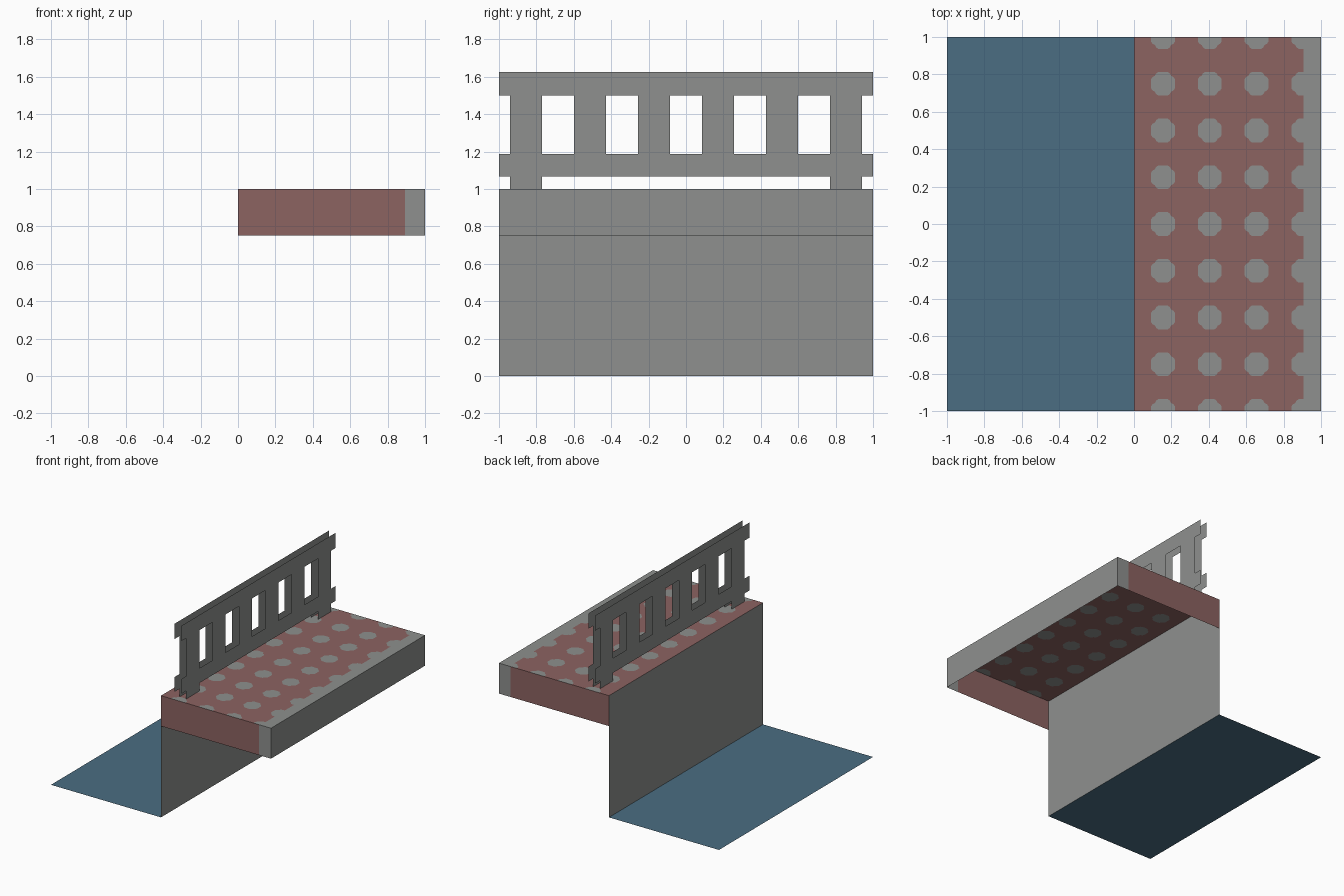
import bpy, bmesh

if "Cube" in bpy.data.objects:
    bpy.data.objects.remove(bpy.data.objects["Cube"])


def material(name, rgb):
    m = bpy.data.materials.new(name)
    m.diffuse_color = (*rgb, 1.0)
    m.use_nodes = True
    m.node_tree.nodes["Principled BSDF"].inputs["Base Color"].default_value = m.diffuse_color
    return m


STONE = material("grey stone", (0.271, 0.279, 0.271))
RED = material("dull red paving", (0.262, 0.125, 0.120))
WATER = material("blue water", (0.069, 0.153, 0.223))


def build(name, faces, mats):
    """faces: list of (points, material index)"""
    bm = bmesh.new()
    for pts, mi in faces:
        f = bm.faces.new([bm.verts.new(p) for p in pts])
        f.material_index = mi
    bmesh.ops.remove_doubles(bm, verts=bm.verts[:], dist=1e-5)
    me = bpy.data.meshes.new(name)
    bm.to_mesh(me)
    bm.free()
    for m in mats:
        me.materials.append(m)
    ob = bpy.data.objects.new(name, me)
    bpy.context.scene.collection.objects.link(ob)
    return ob


def rect_z(x0, x1, y0, y1, z):
    return [(x0, y0, z), (x1, y0, z), (x1, y1, z), (x0, y1, z)]


def rect_x(x, y0, y1, z0, z1, sign=1):
    pts = [(x, y0, z0), (x, y1, z0), (x, y1, z1), (x, y0, z1)]
    return pts if sign > 0 else pts[::-1]


def rect_y(y, x0, x1, z0, z1, sign):
    pts = [(x0, y, z0), (x1, y, z0), (x1, y, z1), (x0, y, z1)]
    return pts if sign < 0 else pts[::-1]


# Water sheet and quay wall
build("water", [(rect_z(-1, 0, -1, 1, 0), 0)], [WATER])
build("quay_wall", [(rect_x(0, -1, 1, 0, 1, -1), 0)], [STONE])

# Paved top: every quarter of a 0.25 cell holds a quarter of a four-lobed spot
R, H, EDGE = 0.064, 0.125, 0.905
LOBE = [(R, 0), (R, 0.024), (0.056, 0.036), (0.043, 0.043),
        (0.036, 0.056), (0.024, R), (0, R)]
top = []
for col in range(4):
    cx = EDGE - 0.25 * (3 - col)
    for row in range(9):
        cy = -1 + 0.25 * row
        for sx in (-1, 1):
            for sy in (-1, 1):
                if (col == 3 and sx > 0) or abs(cy + sy * H) > 1:
                    continue
                spot = [(0, 0)] + LOBE
                around = [(H, 0), (H, H), (0, H)] + LOBE[::-1]
                for shape, mi in ((spot, 1), (around, 0)):
                    pts = [(cx + sx * a, cy + sy * b, 1) for a, b in shape]
                    top.append((pts if sx * sy > 0 else pts[::-1], mi))
# Plain strip beside the wall and stone kerb strip
top.append((rect_z(0, EDGE - 0.75 - H, -1, 1, 1), 0))
top.append((rect_z(EDGE, 1, -1, 1, 1), 1))
build("paved_top", top, [RED, STONE])

# Hanging skirt around the deck, open underneath
skirt = [(rect_x(1, -1, 1, 0.75, 1), 1)]
for s in (-1, 1):
    skirt.append((rect_y(s, 0, 0.893, 0.75, 1, s), 0))
    skirt.append((rect_y(s, 0.893, 1, 0.75, 1, s), 1))
build("deck_skirt", skirt, [RED, STONE])

# Railing: two thin parallel sheets with cut-out openings
ys = [-1] + [-0.94 + 1.88 * i / 11 for i in range(12)] + [1]
zs = [1, 1.066, 1.1875, 1.5, 1.625]


def solid(i, j):
    if j in (1, 3):              # horizontal rails
        return True
    if j == 0:                   # feet
        return i in (1, 11)
    return i % 2 == 1            # posts


for name, x, sign in (("railing_inner", 0.1875, 1), ("railing_outer", 0.125, -1)):
    build(name, [(rect_x(x, ys[i], ys[i + 1], zs[j], zs[j + 1], sign), 0)
                 for i in range(13) for j in range(4) if solid(i, j)], [STONE])
